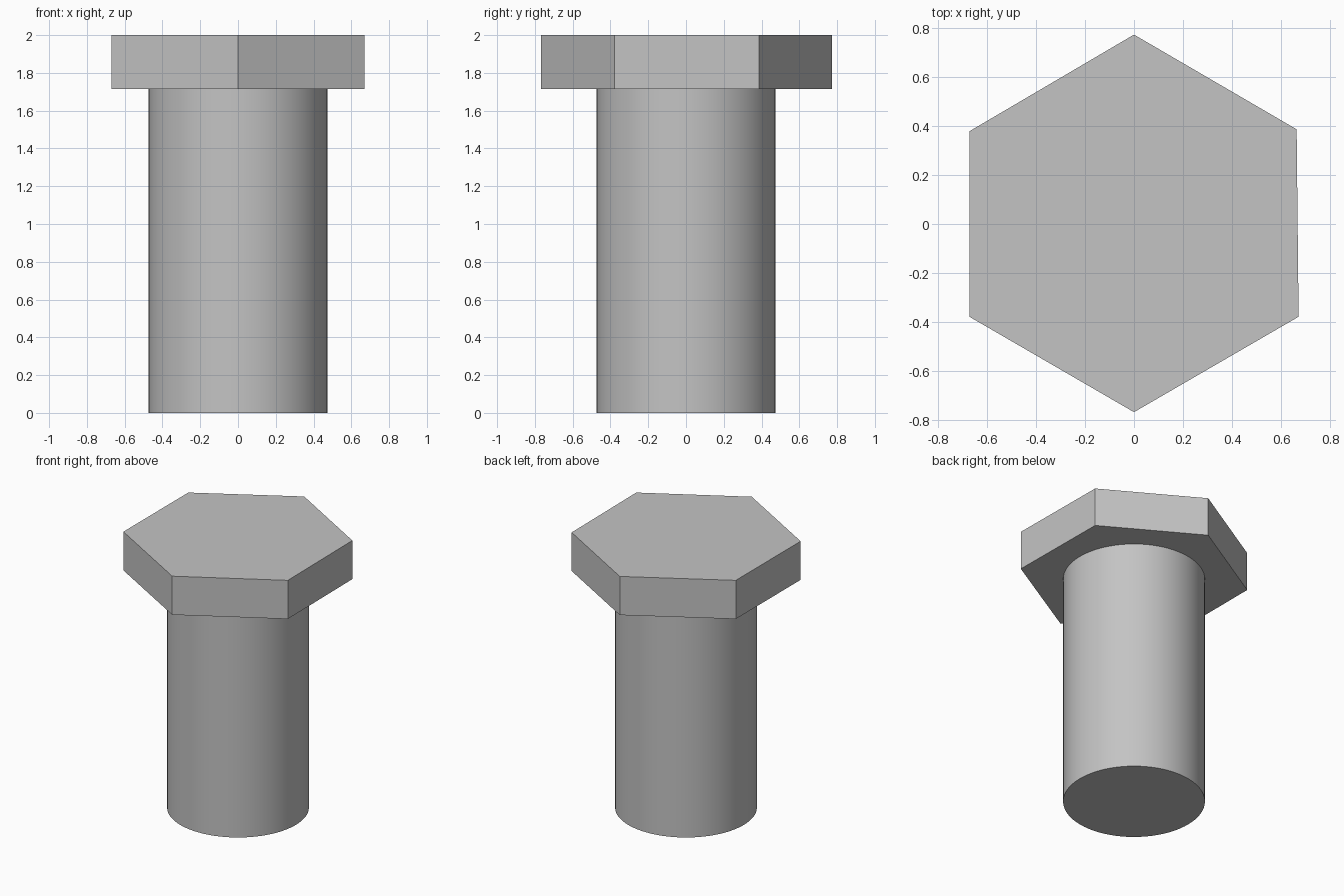
import bpy
import bmesh
from math import radians

cube = bpy.data.objects.get("Cube")
if cube:
    bpy.data.objects.remove(cube, do_unlink=True)

# Single grey metal
steel = bpy.data.materials.new("grey_steel")
steel.use_nodes = True
GREY = (0.55, 0.55, 0.55, 1)
steel.diffuse_color = GREY
steel.node_tree.nodes["Principled BSDF"].inputs["Base Color"].default_value = GREY

HEAD_BASE, HEAD_TOP = 1.715, 2.0

# Shaft: round cylinder, smooth sides and sharp rims
bpy.ops.mesh.primitive_cylinder_add(vertices=96, radius=0.474, depth=HEAD_BASE,
                                    location=(0, 0, HEAD_BASE / 2))
shaft = bpy.context.object
shaft.name = "bolt_shaft"
shaft.data.materials.append(steel)
bpy.ops.object.shade_smooth_by_angle(angle=radians(30))

# Head: extruded hexagon outline, slightly uneven on its left side
outline = [(0, 0.772), (-0.671, 0.378), (-0.671, -0.378),
           (0, -0.767), (0.671, -0.378), (0.663, 0.386)]
bm = bmesh.new()
base = bm.faces.new([bm.verts.new((x, y, HEAD_BASE)) for x, y in outline])
top = bmesh.ops.extrude_face_region(bm, geom=[base])["geom"]
bmesh.ops.translate(bm, vec=(0, 0, HEAD_TOP - HEAD_BASE),
                    verts=[g for g in top if isinstance(g, bmesh.types.BMVert)])
bmesh.ops.recalc_face_normals(bm, faces=bm.faces)
mesh = bpy.data.meshes.new("hex_head")
bm.to_mesh(mesh)
bm.free()
mesh.materials.append(steel)
head = bpy.data.objects.new("hex_head", mesh)
bpy.context.collection.objects.link(head)
